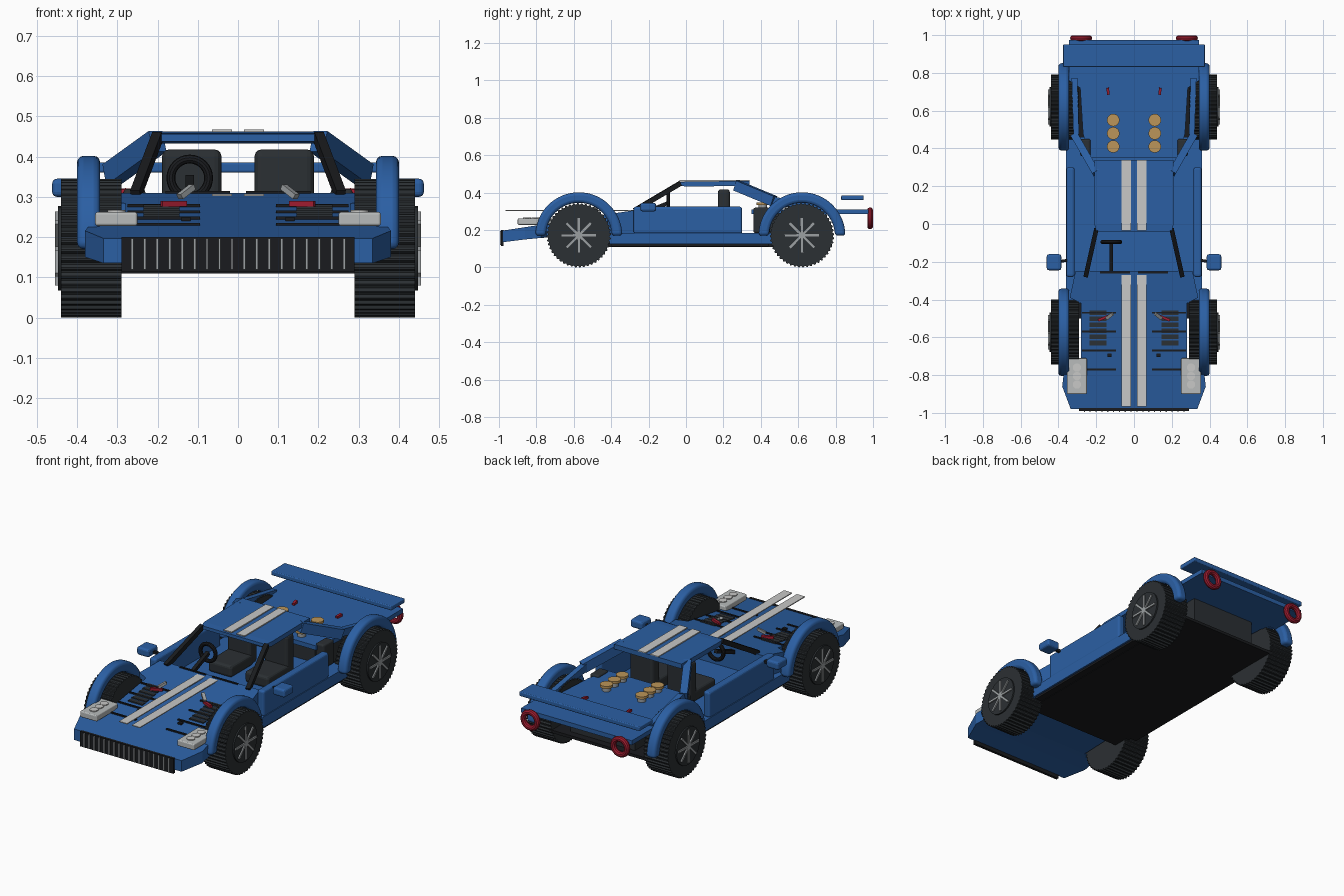
import bpy, bmesh, math
from mathutils import Vector, Matrix

cube = bpy.data.objects.get("Cube")
if cube:
    bpy.data.objects.remove(cube, do_unlink=True)


def material(name, rgb):
    m = bpy.data.materials.new(name)
    m.use_nodes = True
    m.diffuse_color = (*rgb, 1)
    m.node_tree.nodes["Principled BSDF"].inputs["Base Color"].default_value = (*rgb, 1)
    return m


BLUE = material("body blue", (0.024, 0.115, 0.37))
DARK = material("rubber grey", (0.024, 0.029, 0.033))
BLACK = material("trim black", (0.01, 0.011, 0.013))
WHITE = material("stripe white", (0.58, 0.58, 0.57))
METAL = material("metal grey", (0.33, 0.35, 0.36))
LENS = material("lamp grey", (0.48, 0.5, 0.5))
TAN = material("intake tan", (0.5, 0.3, 0.1))
RED = material("lamp red", (0.35, 0.012, 0.03))


def finish(name, mat, bm, mirror=False, bevel=0, smooth=False):
    bmesh.ops.recalc_face_normals(bm, faces=bm.faces)
    me = bpy.data.meshes.new(name)
    bm.to_mesh(me)
    bm.free()
    me.materials.append(mat)
    ob = bpy.data.objects.new(name, me)
    bpy.context.collection.objects.link(ob)
    if bevel:
        mod = ob.modifiers.new("Bevel", "BEVEL")
        mod.width, mod.segments = bevel, 3
        mod.limit_method, mod.angle_limit = "ANGLE", math.radians(40)
    if mirror:
        ob.modifiers.new("Mirror", "MIRROR")
    if smooth:
        bpy.ops.object.select_all(action="DESELECT")
        ob.select_set(True)
        bpy.context.view_layer.objects.active = ob
        bpy.ops.object.shade_smooth_by_angle(angle=math.radians(35))
    return ob


def box(name, mat, x, y, z, **kw):
    bm = bmesh.new()
    size = [b - a for a, b in (x, y, z)]
    mid = [(a + b) / 2 for a, b in (x, y, z)]
    bmesh.ops.create_cube(bm, size=1, matrix=Matrix.Translation(mid) @ Matrix.Diagonal((*size, 1)))
    return finish(name, mat, bm, **kw)


def bar(name, mat, p, q, w, h, **kw):
    # rectangular rod between two points, h measured upwards
    p, q = Vector(p), Vector(q)
    d = (q - p).normalized()
    side = d.cross(Vector((0, 0, 1))).normalized()
    rot = Matrix((d, side, side.cross(d))).transposed().to_4x4()
    bm = bmesh.new()
    bmesh.ops.create_cube(bm, size=1, matrix=Matrix.Translation((p + q) / 2) @ rot
                          @ Matrix.Diagonal(((q - p).length, w, h, 1)))
    return finish(name, mat, bm, **kw)


def cylinder(name, mat, centre, r, depth, axis="Z", **kw):
    bm = bmesh.new()
    rot = {"Z": Matrix(), "X": Matrix.Rotation(math.pi / 2, 4, "Y")}[axis]
    bmesh.ops.create_cone(bm, cap_ends=True, segments=24, radius1=r, radius2=r, depth=depth,
                          matrix=Matrix.Translation(centre) @ rot)
    return finish(name, mat, bm, smooth=True, **kw)


def side_prism(name, mat, outline, x0, x1, **kw):
    # (y, z) outline pushed out along x
    bm = bmesh.new()
    face = bm.faces.new([bm.verts.new((x0, y, z)) for y, z in outline])
    ext = bmesh.ops.extrude_face_region(bm, geom=[face])
    moved = [v for v in ext["geom"] if isinstance(v, bmesh.types.BMVert)]
    bmesh.ops.translate(bm, verts=moved, vec=(x1 - x0, 0, 0))
    return finish(name, mat, bm, **kw)


def loft(name, mat, sections, **kw):
    # rectangles (y, half width, bottom, top) joined along y
    bm = bmesh.new()
    rings = [[bm.verts.new(c) for c in ((-w, y, b), (w, y, b), (w, y, t), (-w, y, t))]
             for y, w, b, t in sections]
    for a, b in zip(rings, rings[1:]):
        for i in range(4):
            j = (i + 1) % 4
            bm.faces.new((a[i], a[j], b[j], b[i]))
    bm.faces.new(rings[0])
    bm.faces.new(rings[-1])
    return finish(name, mat, bm, **kw)


def ring(name, mat, centre, major, minor):
    # torus whose axis runs along y
    bm = bmesh.new()
    n, m = 32, 10
    grid = []
    for i in range(n):
        a = math.tau * i / n
        loop = []
        for k in range(m):
            t = math.tau * k / m
            r = major + minor * math.cos(t)
            loop.append(bm.verts.new((centre[0] + r * math.cos(a), centre[1] + minor * math.sin(t),
                                      centre[2] + r * math.sin(a))))
        grid.append(loop)
    for i in range(n):
        for k in range(m):
            u, v = (i + 1) % n, (k + 1) % m
            bm.faces.new((grid[i][k], grid[u][k], grid[u][v], grid[i][v]))
    return finish(name, mat, bm, smooth=True)


def polar(y, z, r, a):
    return y + r * math.cos(a), z + r * math.sin(a)


def hood_z(y):
    return 0.197 + 0.155 * (y + 0.98)


# Floor, sills and doors
box("floor_pan", BLACK, (-0.31, 0.31), (-0.5, 0.78), (0.11, 0.126))
box("underfloor_edge", BLACK, (-0.35, 0.35), (-0.4, 0.44), (0.113, 0.126))
box("cabin_floor", BLUE, (-0.36, 0.36), (-0.42, 0.46), (0.125, 0.185))
box("door", BLUE, (0.315, 0.358), (-0.28, 0.3), (0.18, 0.325), mirror=True, bevel=0.012)

# Hood and nose
loft("hood", BLUE, [(y, w, b, hood_z(y)) for y, w, b in (
    (-0.98, 0.335, 0.135), (-0.86, 0.38, 0.15), (-0.775, 0.37, 0.158), (-0.745, 0.28, 0.16),
    (-0.42, 0.28, 0.17), (-0.39, 0.34, 0.17), (-0.25, 0.31, 0.18))])
box("grille", BLACK, (-0.29, 0.29), (-0.99, -0.975), (0.115, 0.2))
for i in range(18):
    x = -0.263 + 0.031 * i
    box("grille_fin", METAL, (x - 0.003, x + 0.003), (-0.994, -0.985), (0.12, 0.196))
box("headlight", LENS, (0.25, 0.355), (-0.9, -0.71), (0.228, 0.262), mirror=True, bevel=0.006)
for y in (-0.85, -0.805, -0.76):
    cylinder("headlight_lens", WHITE, (0.302, y, 0.263), 0.022, 0.008, mirror=True)
for y in (-0.47, -0.57, -0.67, -0.77):
    box("hood_seam", BLACK, (0.095, 0.275), (y - 0.005, y + 0.005),
        (hood_z(y) - 0.005, hood_z(y) + 0.006), mirror=True)
for i in range(6):
    y = -0.63 + 0.032 * i
    bar("hood_vent_slat", DARK, (0.145, y, hood_z(y)), (0.235, y, hood_z(y)), 0.024, 0.01, mirror=True)
bar("hood_latch", RED, (0.13, -0.485, 0.283), (0.19, -0.51, 0.283), 0.014, 0.014, mirror=True)
bar("latch_lever", METAL, (0.113, -0.475, 0.325), (0.145, -0.5, 0.3), 0.018, 0.014, mirror=True)
box("latch_stud", BLACK, (0.118, 0.14), (-0.705, -0.685), (0.24, 0.25), mirror=True)

# Roof, stripes and pillars
loft("roof", BLUE, [(-0.04, 0.2, 0.438, 0.456), (0.0, 0.21, 0.433, 0.459), (0.34, 0.21, 0.436, 0.463)])
box("hood_stripe", WHITE, (0.015, 0.065), (-0.965, -0.27), (0.302, 0.307), mirror=True)
box("roof_stripe", WHITE, (0.015, 0.065), (-0.035, 0.34), (0.461, 0.467), mirror=True)
bar("windscreen_pillar", BLACK, (0.255, -0.275, 0.305), (0.2, -0.03, 0.45), 0.024, 0.026, mirror=True)
bar("rear_pillar", BLUE, (0.2, 0.27, 0.438), (0.315, 0.47, 0.355), 0.04, 0.055, mirror=True)
bar("buttress", BLUE, (0.305, 0.45, 0.362), (0.315, 0.77, 0.3), 0.03, 0.04, mirror=True)

# Cabin
for side in (-1, 1):
    x = side * 0.115
    box("seat_back", DARK, (x - 0.074, x + 0.074), (0.17, 0.235), (0.19, 0.418), bevel=0.018)
    box("seat_base", DARK, (x - 0.074, x + 0.074), (0.0, 0.2), (0.185, 0.25), bevel=0.015)
ring("steering_wheel", BLACK, (-0.12, -0.095, 0.347), 0.047, 0.011)
bar("steering_column", BLACK, (-0.12, -0.26, 0.28), (-0.12, -0.095, 0.345), 0.02, 0.02)
box("wiper", BLACK, (0.02, 0.18), (-0.262, -0.252), (0.306, 0.314), mirror=True)
bar("mirror_stem", BLACK, (0.34, -0.19, 0.31), (0.4, -0.2, 0.32), 0.015, 0.015, mirror=True)
box("mirror_housing", BLUE, (0.385, 0.462), (-0.245, -0.16), (0.3, 0.345), mirror=True, bevel=0.012)

# Rear deck, engine and spoiler
loft("rear_deck", BLUE, [(y, w, 0.285, 0.31) for y, w in (
    (0.35, 0.24), (0.48, 0.27), (0.72, 0.285), (0.76, 0.345), (0.975, 0.345))])
box("engine", DARK, (-0.2, 0.2), (0.4, 0.74), (0.125, 0.286))
box("side_intake", DARK, (0.23, 0.285), (0.36, 0.45), (0.185, 0.32), mirror=True, bevel=0.01)
for y in (0.41, 0.48, 0.55):
    cylinder("intake_pipe", METAL, (0.11, y, 0.3), 0.022, 0.07, mirror=True)
    cylinder("intake_mouth", TAN, (0.11, y, 0.34), 0.033, 0.014, mirror=True)
bar("deck_latch", RED, (0.135, 0.685, 0.314), (0.14, 0.72, 0.318), 0.014, 0.016, mirror=True)
box("spoiler", BLUE, (-0.375, 0.375), (0.83, 0.95), (0.36, 0.385), bevel=0.005)
for side in (-1, 1):
    ring("tail_light", RED, (side * 0.28, 0.984, 0.263), 0.043, 0.0155)

# Wheels and arches
for end, cy in (("front", -0.573), ("rear", 0.62)):
    cz, teeth = 0.172, 48
    tread = [polar(cy, cz, 0.172 if k % 4 < 2 else 0.165, math.tau * (k + 0.5) / (teeth * 4))
             for k in range(teeth * 4) if k % 4 in (0, 1, 2, 3)]
    side_prism(end + "_tyre", DARK, tread, 0.29, 0.44, mirror=True)
    cylinder(end + "_hub", DARK, (0.441, cy, cz), 0.105, 0.014, axis="X", mirror=True)
    for k in range(4):
        a = math.pi * k / 4 + 0.01
        p, q = polar(cy, cz, 0.092, a), polar(cy, cz, 0.092, a + math.pi)
        bar(end + "_spoke", METAL, (0.449, *p), (0.449, *q), 0.012, 0.012, mirror=True)
    arc = [math.pi * k / 32 for k in range(33)]
    arch = [polar(cy, 0.17, 0.232, a) for a in arc] + [polar(cy, 0.17, 0.176, a) for a in reversed(arc)]
    side_prism(end + "_wheel_arch", BLUE, arch, 0.343, 0.4, mirror=True, bevel=0.016, smooth=True)
